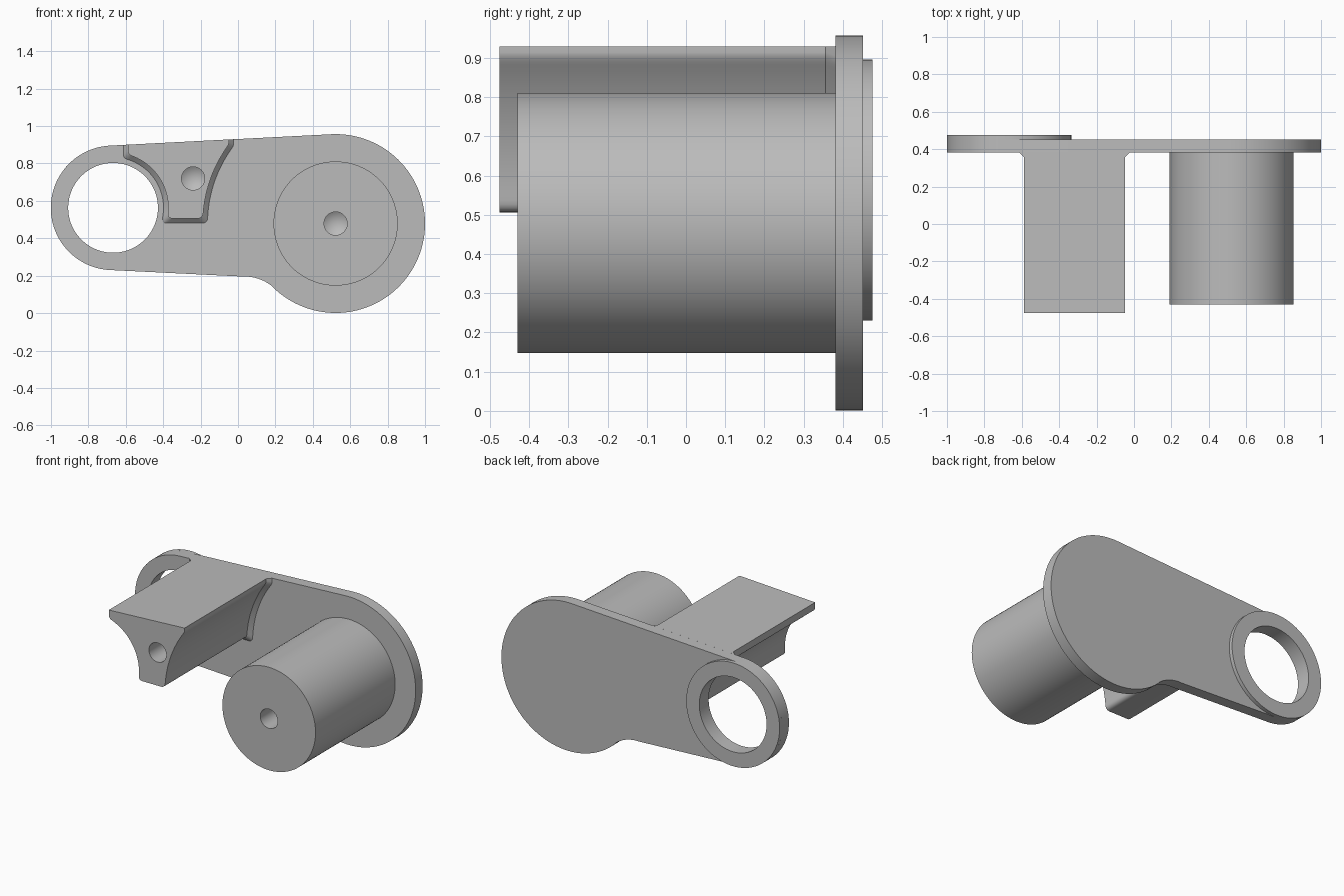
import bpy, bmesh, math
from mathutils import Vector

cube = bpy.data.objects.get("Cube")
if cube:
    bpy.data.objects.remove(cube, do_unlink=True)

# One plain grey metal
grey = bpy.data.materials.new("plain_grey")
grey.use_nodes = True
colour = (0.5, 0.5, 0.5, 1)
grey.diffuse_color = colour
grey.node_tree.nodes["Principled BSDF"].inputs["Base Color"].default_value = colour

EYE, EYE_R = Vector((-0.668, 0.563)), 0.333     # ring end
PIN, PIN_R = Vector((0.522, 0.479)), 0.478      # pin end
BACK, FRONT, TIP = 0.452, 0.381, -0.476         # plate faces, bracket end


def arc(centre, radius, start, end, steps):
    angles = [math.radians(start + (end - start) * i / steps) for i in range(steps + 1)]
    return [centre + radius * Vector((math.cos(a), math.sin(a))) for a in angles]


def rounded(a, corner, b, steps=5):
    ts = [i / steps for i in range(steps + 1)]
    return [a * (1 - t) ** 2 + corner * 2 * t * (1 - t) + b * t * t for t in ts]


def finish(name, bm):
    bmesh.ops.recalc_face_normals(bm, faces=bm.faces)
    mesh = bpy.data.meshes.new(name)
    bm.to_mesh(mesh)
    bm.free()
    mesh.materials.append(grey)
    obj = bpy.data.objects.new(name, mesh)
    bpy.context.collection.objects.link(obj)
    return obj


def loft(name, sections):
    """Join matching xz outlines, each given with its y, and cap both ends."""
    bm = bmesh.new()
    rings = [[bm.verts.new((p.x, y, p.y)) for p in pts] for y, pts in sections]
    for a, b in zip(rings, rings[1:]):
        for i in range(len(a)):
            j = (i + 1) % len(a)
            bm.faces.new((a[i], a[j], b[j], b[i]))
    bm.faces.new(rings[0])
    bm.faces.new(rings[-1])
    return finish(name, bm)


def lathe(name, centre, profile, steps=96):
    """Spin a closed (radius, y) profile about an axis along y."""
    bm = bmesh.new()
    verts = [bm.verts.new((centre.x + r, y, centre.y)) for r, y in profile]
    edges = [bm.edges.new((verts[i - 1], verts[i])) for i in range(len(verts))]
    bmesh.ops.spin(bm, geom=verts + edges, cent=(centre.x, 0, centre.y),
                   axis=(0, 1, 0), angle=math.tau, steps=steps)
    bmesh.ops.remove_doubles(bm, verts=bm.verts, dist=1e-5)
    return finish(name, bm)


def smooth(obj):
    bpy.ops.object.select_all(action='DESELECT')
    obj.select_set(True)
    bpy.context.view_layer.objects.active = obj
    bpy.ops.object.shade_smooth_by_angle(angle=math.radians(25))


def cut(obj, cutter):
    mod = obj.modifiers.new("hole", 'BOOLEAN')
    mod.operation, mod.solver, mod.object = 'DIFFERENCE', 'EXACT', cutter
    bpy.context.view_layer.objects.active = obj
    bpy.ops.object.modifier_apply(modifier=mod.name)
    bpy.data.objects.remove(cutter, do_unlink=True)


# Arm plate: two tangent round ends with a fillet under the neck
outline = (arc(PIN, PIN_R, -132.5, 93, 72)
           + arc(EYE, EYE_R, 93, 267.5, 56)
           + arc(Vector((0.033, -0.044)), 0.24, 92.5, 47.5, 14)[:-1])
plate = loft("arm_plate", [(FRONT, outline), (BACK, outline)])
cut(plate, lathe("eye_cutter", EYE, [(0, 0.2), (0.24, 0.2), (0.24, 0.6), (0, 0.6)]))

# Raised ring on the back around the eye
ring = lathe("eye_ring", EYE, [(0.24, BACK), (EYE_R, BACK), (EYE_R, 0.476), (0.24, 0.476)])

# Round pin with a drilled, cone-ended centre hole
DRILL = 0.062
pin = lathe("pin", PIN, [(0, -0.14), (DRILL, -0.18), (DRILL, -0.43),
                         (0.332, -0.43), (0.332, FRONT), (0, FRONT)])


# Bracket outline: sides are concentric with the eye and the pin
def bracket(grow):
    def top(x):
        return Vector((x, 0.93 + (x + 0.02) * 0.0515))
    left, right, low = -0.588 - grow, -0.048 + grow, 0.506 - grow
    r1, r2 = 0.295 - grow, 0.71 - grow
    a_top = math.degrees(math.acos((left - EYE.x) / r1))
    a_low = math.degrees(math.asin((low - EYE.y) / r1))
    b_low = 180 - math.degrees(math.asin((low - PIN.y) / r2))
    b_top = math.degrees(math.acos((right - PIN.x) / r2))
    eye_side = arc(EYE, r1, a_top - 6, a_low + 6, 20)
    pin_side = arc(PIN, r2, b_low - 2.5, b_top + 2, 20)
    c1 = arc(EYE, r1, a_top, a_low, 1)
    c2 = arc(PIN, r2, b_low, b_top, 1)
    lift, run = Vector((0, 0.02)), Vector((0.03, 0))
    return ([top(left)] + rounded(c1[0] + lift, c1[0], eye_side[0])
            + eye_side[1:-1] + rounded(eye_side[-1], c1[1], c1[1] + run)
            + rounded(c2[0] - run, c2[0], pin_side[0])
            + pin_side[1:-1] + rounded(pin_side[-1], c2[1], c2[1] + lift * 0.6)
            + [top(right)])


# Bracket block flares out where it meets the plate
block = loft("bracket", [(TIP, bracket(0)), (0.356, bracket(0)), (FRONT, bracket(0.025))])
cut(block, lathe("bracket_drill", Vector((-0.24, 0.72)),
                 [(0, -0.18), (DRILL, -0.22), (DRILL, -0.6), (0, -0.6)], 48))

for part in (plate, ring, pin, block):
    smooth(part)
